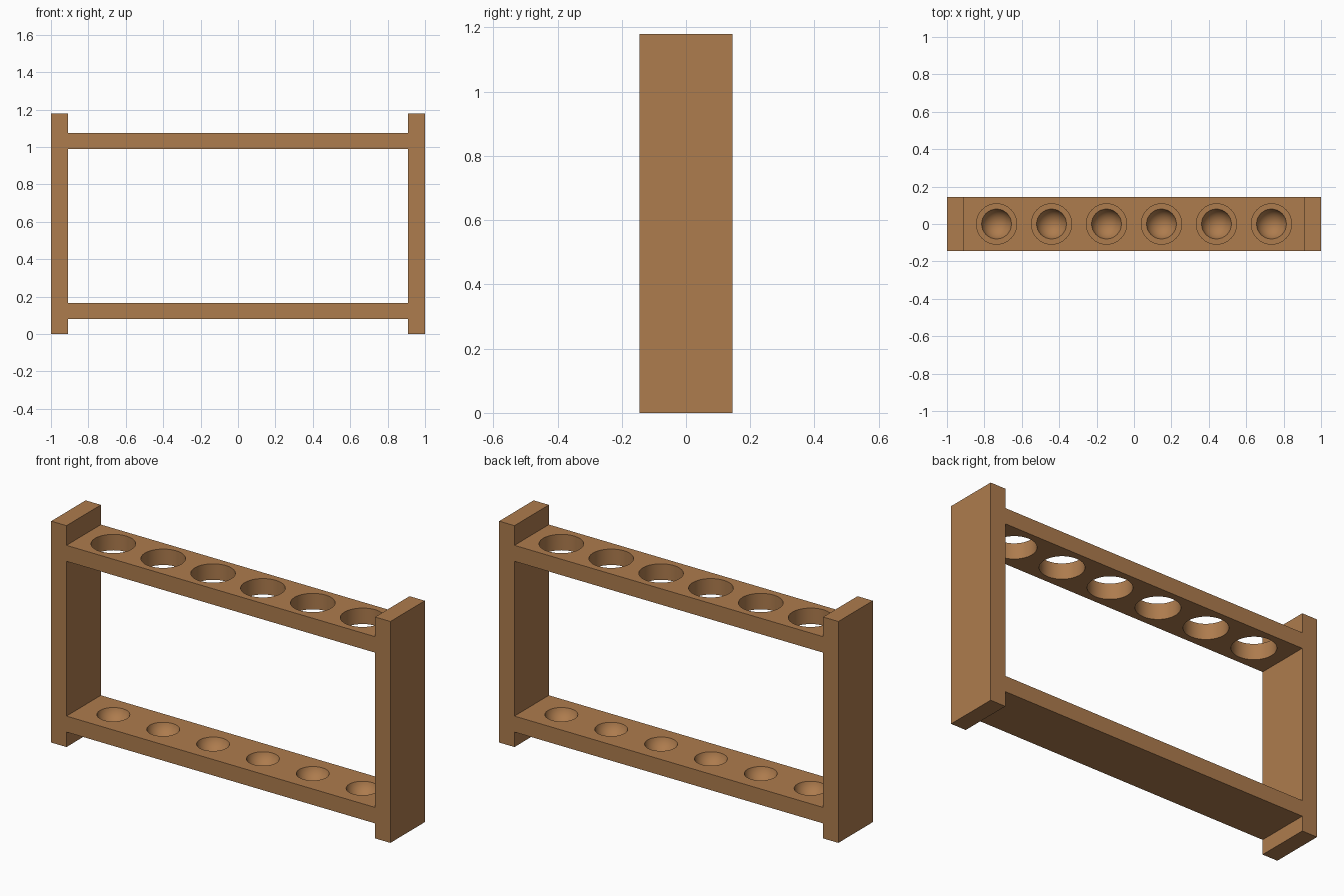
import bpy
from math import radians

if "Cube" in bpy.data.objects:
    bpy.data.objects.remove(bpy.data.objects["Cube"])

DEPTH, HEIGHT, END_T, SHELF_T = 0.29, 1.18, 0.09, 0.085
INNER = 1 - END_T
HOLES = [(i - 2.5) * 0.294 for i in range(6)]

wood = bpy.data.materials.new("wood")
wood.diffuse_color = (0.42, 0.2, 0.075, 1)
wood.use_nodes = True
wood.node_tree.nodes["Principled BSDF"].inputs["Base Color"].default_value = wood.diffuse_color


def box(name, x0, x1, z0, z1):
    bpy.ops.mesh.primitive_cube_add(size=1, location=((x0 + x1) / 2, 0, (z0 + z1) / 2))
    ob = bpy.context.object
    ob.name = name
    ob.scale = (x1 - x0, DEPTH, z1 - z0)
    bpy.ops.object.transform_apply(location=False, rotation=False, scale=True)
    ob.data.materials.append(wood)
    return ob


def carve(target, cutters):
    # Join the cutters, subtract them, then remove them
    bpy.ops.object.select_all(action='DESELECT')
    for c in cutters:
        c.data.materials.append(wood)
        c.select_set(True)
    bpy.context.view_layer.objects.active = cutters[0]
    bpy.ops.object.join()
    cutter = bpy.context.object
    mod = target.modifiers.new("holes", 'BOOLEAN')
    mod.operation = 'DIFFERENCE'
    mod.solver = 'EXACT'
    mod.object = cutter
    bpy.ops.object.select_all(action='DESELECT')
    target.select_set(True)
    bpy.context.view_layer.objects.active = target
    bpy.ops.object.modifier_apply(modifier=mod.name)
    bpy.data.objects.remove(cutter, do_unlink=True)
    bpy.ops.object.shade_smooth_by_angle(angle=radians(30))


# Upright end panels
box("left_end", -1, -INNER, 0, HEIGHT)
box("right_end", INNER, 1, 0, HEIGHT)

# Top shelf with through holes
top_z = 0.99
top = box("top_shelf", -INNER, INNER, top_z, top_z + SHELF_T)
cutters = []
for x in HOLES:
    bpy.ops.mesh.primitive_cylinder_add(vertices=32, radius=0.108, depth=0.3,
                                        location=(x, 0, top_z + SHELF_T / 2))
    cutters.append(bpy.context.object)
carve(top, cutters)

# Bottom shelf with rounded tube seats
low_z = 0.08
bottom = box("bottom_shelf", -INNER, INNER, low_z, low_z + SHELF_T)
rim, sink = 0.08, 0.06
radius = (rim ** 2 + sink ** 2) / (2 * sink)
cutters = []
for x in HOLES:
    bpy.ops.mesh.primitive_uv_sphere_add(segments=32, ring_count=24, radius=radius,
                                         location=(x, 0, low_z + SHELF_T - sink + radius))
    cutters.append(bpy.context.object)
carve(bottom, cutters)
